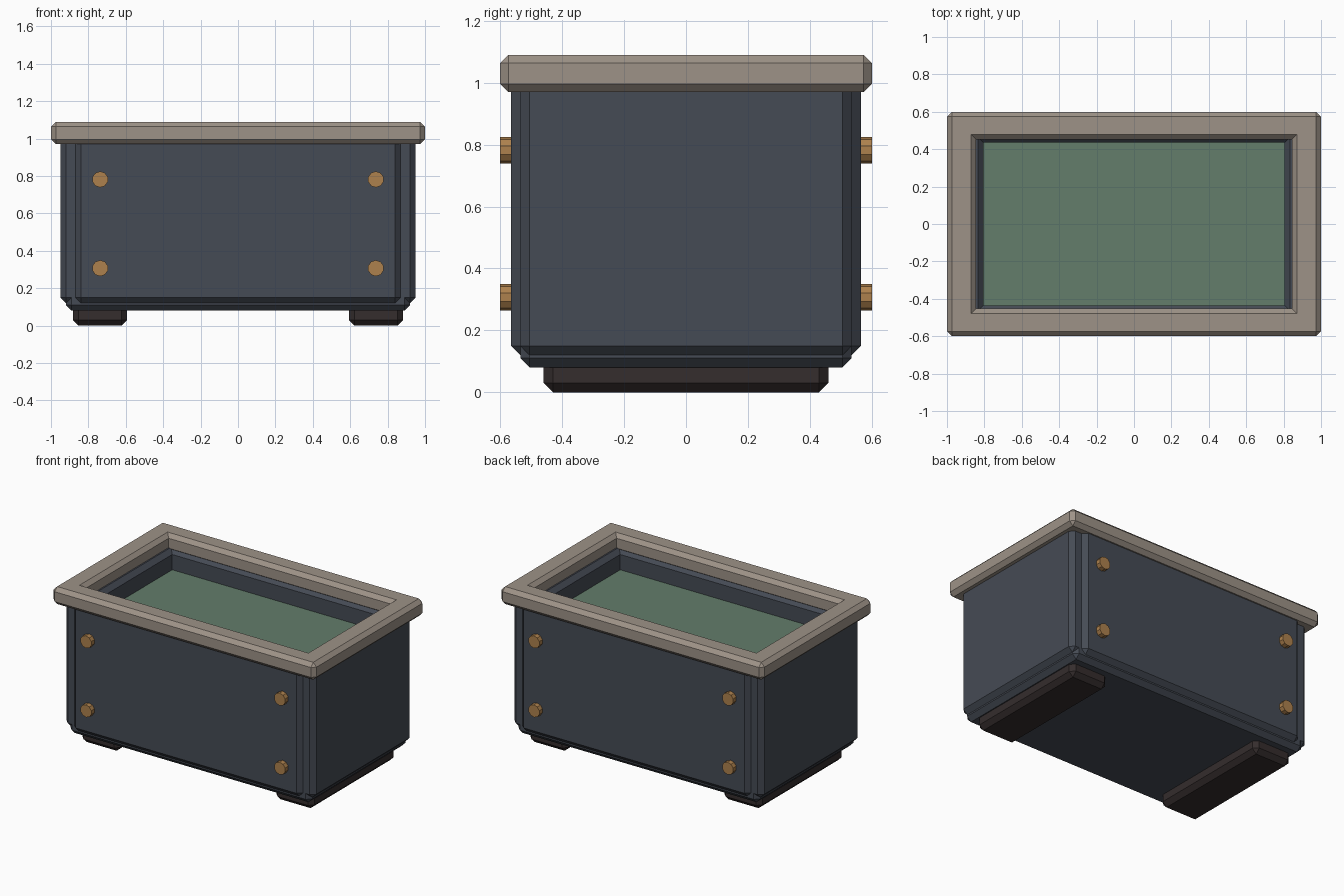
import bpy
import bmesh
from math import radians
from mathutils import Matrix

cube = bpy.data.objects.get("Cube")
if cube:
    bpy.data.objects.remove(cube, do_unlink=True)


def material(name, rgb):
    mat = bpy.data.materials.new(name)
    mat.use_nodes = True
    mat.diffuse_color = (*rgb, 1)
    mat.node_tree.nodes["Principled BSDF"].inputs["Base Color"].default_value = (*rgb, 1)
    return mat


slate = material("slate_blue", (0.06, 0.07, 0.09))
stone = material("warm_grey", (0.34, 0.29, 0.245))
green = material("moss_green", (0.125, 0.205, 0.145))
bronze = material("bronze", (0.42, 0.22, 0.075))
umber = material("dark_umber", (0.035, 0.026, 0.026))


def finish(name, bm, mat):
    bmesh.ops.recalc_face_normals(bm, faces=bm.faces[:])
    mesh = bpy.data.meshes.new(name)
    bm.to_mesh(mesh)
    bm.free()
    mesh.materials.append(mat)
    obj = bpy.data.objects.new(name, mesh)
    bpy.context.collection.objects.link(obj)
    return obj


def block(name, lo, hi, mat, bevel=0.0):
    """Box between two corners with flat chamfers."""
    bm = bmesh.new()
    bmesh.ops.create_cube(bm, size=1)
    for v in bm.verts:
        v.co = [lo[i] if v.co[i] < 0 else hi[i] for i in range(3)]
    if bevel:
        bmesh.ops.bevel(bm, geom=bm.edges[:], offset=bevel, segments=1,
                        profile=0.5, affect='EDGES')
    return finish(name, bm, mat)


def frame(name, outer, inner, z0, z1, bevel, mat):
    """Rectangular ring, chamfered on all edges but the inner corners."""
    bm = bmesh.new()
    rings = []
    for (x, y), z in ((outer, z0), (outer, z1), (inner, z1), (inner, z0)):
        rings.append([bm.verts.new((sx * x, sy * y, z))
                      for sx, sy in ((-1, -1), (1, -1), (1, 1), (-1, 1))])
    for a, b in zip(rings, rings[1:] + rings[:1]):
        for i in range(4):
            j = (i + 1) % 4
            bm.faces.new((a[i], a[j], b[j], b[i]))
    bmesh.ops.recalc_face_normals(bm, faces=bm.faces[:])
    edges = []
    for e in bm.edges:
        a, b = (v.co for v in e.verts)
        along = sum(abs(a[i] - b[i]) > 1e-5 for i in range(3)) == 1
        upright = abs(a.z - b.z) > 1e-5
        if along and not (upright and abs(a.x) < outer[0] - 1e-4):
            edges.append(e)
    bmesh.ops.bevel(bm, geom=edges, offset=bevel, segments=1,
                    profile=0.5, affect='EDGES')
    return finish(name, bm, mat)


def bolt(name, x, side, z):
    bm = bmesh.new()
    rot = Matrix.Translation((x, side * 0.575, z)) @ Matrix.Rotation(radians(90), 4, 'X')
    bmesh.ops.create_cone(bm, cap_ends=True, segments=10, radius1=0.043,
                          radius2=0.043, depth=0.05, matrix=rot)
    return finish(name, bm, bronze)


# Floor slab and filling
block("floor_slab", (-0.92, -0.535, 0.08), (0.92, 0.535, 0.2), slate, 0.03)
block("filling", (-0.82, -0.45, 0.18), (0.82, 0.45, 0.865), green)

# Wall panels, feet and bolts
for s, label in ((-1, "right"), (1, "left")):
    x0, x1 = sorted((s * 0.805, s * 0.95))
    block(label + "_panel", (x0, -0.535, 0.12), (x1, 0.535, 1.0), slate, 0.03)
    x0, x1 = sorted((s * 0.593, s * 0.883))
    block(label + "_foot", (x0, -0.46, 0), (x1, 0.46, 0.12), umber, 0.03)

for s, label in ((-1, "front"), (1, "back")):
    y0, y1 = sorted((s * 0.435, s * 0.565))
    block(label + "_panel", (-0.87, y0, 0.12), (0.87, y1, 1.0), slate, 0.03)
    for x, side in ((-0.737, "right"), (0.737, "left")):
        for z, level in ((0.307, "lower"), (0.782, "upper")):
            bolt(f"{label}_{level}_{side}_bolt", x, s, z)

# Top rim
frame("rim", (1.0, 0.6), (0.845, 0.453), 0.97, 1.09, 0.026, stone)
